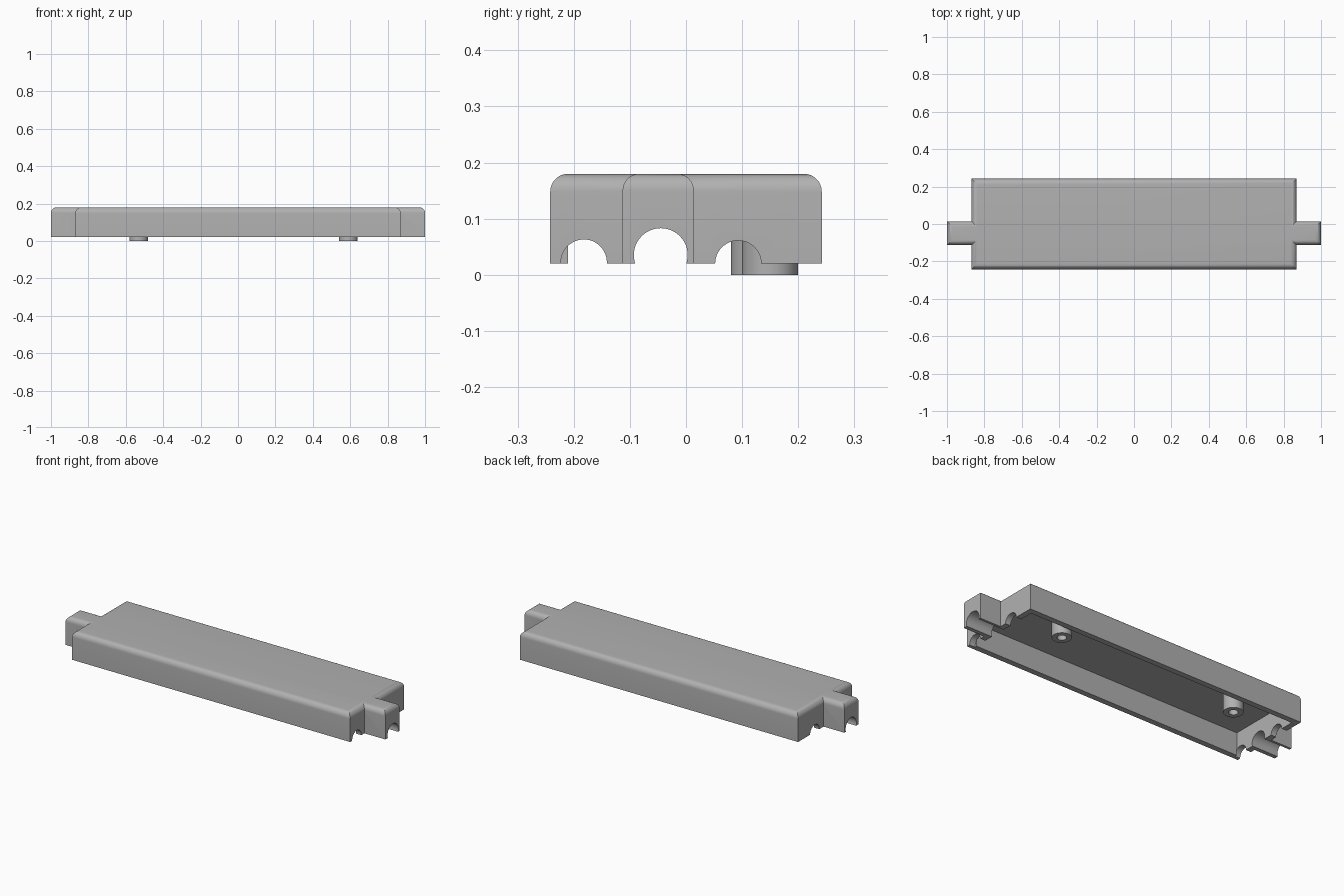
import bpy
import bmesh
from math import radians
from mathutils import Matrix, Vector

old = bpy.data.objects.get("Cube")
if old:
    bpy.data.objects.remove(old, do_unlink=True)

grey = bpy.data.materials.new("plain grey")
grey.use_nodes = True
COLOUR = (0.44, 0.44, 0.44, 1)
grey.diffuse_color = COLOUR
grey.node_tree.nodes["Principled BSDF"].inputs["Base Color"].default_value = COLOUR

BASE, TOP, WALL = 0.02, 0.18, 0.032


def finish(bm, name):
    bmesh.ops.recalc_face_normals(bm, faces=bm.faces)
    mesh = bpy.data.meshes.new(name)
    bm.to_mesh(mesh)
    bm.free()
    mesh.materials.append(grey)
    obj = bpy.data.objects.new(name, mesh)
    bpy.context.collection.objects.link(obj)
    return obj


def box(name, lo, hi, rounding=0):
    """Box between two corners, with optional rounded top edges."""
    lo, hi = Vector(lo), Vector(hi)
    bm = bmesh.new()
    bmesh.ops.create_cube(bm, size=1)
    bmesh.ops.scale(bm, vec=hi - lo, verts=bm.verts)
    bmesh.ops.translate(bm, vec=(lo + hi) / 2, verts=bm.verts)
    if rounding:
        rim = [e for e in bm.edges if all(v.co.z > hi.z - 0.001 for v in e.verts)]
        bmesh.ops.bevel(bm, geom=rim, offset=rounding, segments=8,
                        profile=0.5, affect='EDGES')
    return finish(bm, name)


def cylinder(name, start, length, radius, axis='Z'):
    """Cylinder running from start along +x or +z."""
    bm = bmesh.new()
    bmesh.ops.create_cone(bm, cap_ends=True, segments=48, radius1=radius,
                          radius2=radius, depth=length)
    bmesh.ops.translate(bm, vec=(0, 0, length / 2), verts=bm.verts)
    if axis == 'X':
        bmesh.ops.rotate(bm, matrix=Matrix.Rotation(radians(90), 3, 'Y'), verts=bm.verts)
    bmesh.ops.translate(bm, vec=start, verts=bm.verts)
    return finish(bm, name)


def combine(target, other, operation):
    """Apply a boolean and discard the second object."""
    mod = target.modifiers.new("boolean", 'BOOLEAN')
    mod.operation = operation
    mod.solver = 'EXACT'
    mod.object = other
    bpy.context.view_layer.objects.active = target
    bpy.ops.object.modifier_apply(modifier=mod.name)
    bpy.data.objects.remove(other, do_unlink=True)


# Long cover with rounded top edges, and a tab at each end
cover = box("cover_shell", (-0.87, -0.242, BASE), (0.87, 0.242, TOP), WALL)
for side in (-1, 1):
    inner, outer = sorted((side * 0.8, side))
    tab = box("end_tab", (inner, -0.113, BASE), (outer, 0.014, TOP), 0.03)
    combine(cover, tab, 'UNION')

# Hollow underside
cavity = box("cavity_cutter", (-0.87 + WALL, -0.242 + WALL, -0.1),
             (0.87 - WALL, 0.242 - WALL, TOP - WALL))
combine(cover, cavity, 'DIFFERENCE')

# Round cable channels through the end walls and tabs: y, z, radius
for y, z, radius in ((-0.182, 0.022, 0.041), (-0.045, 0.035, 0.048), (0.093, 0.02, 0.041)):
    for x in (-1.1, 0.836):
        channel = cylinder("channel_cutter", (x, y, z), 0.264, radius, 'X')
        combine(cover, channel, 'DIFFERENCE')

# Hollow screw posts under the ceiling
posts = []
for name, x, y in (("left_post", 0.59, 0.15), ("right_post", -0.53, 0.13)):
    post = cylinder(name, (x, y, 0), TOP - WALL + 0.004, 0.05)
    bore = cylinder("bore_cutter", (x, y, -0.05), TOP - WALL + 0.04, 0.024)
    combine(post, bore, 'DIFFERENCE')
    posts.append(post)

# Smooth the round surfaces, keep edges crisp
bpy.ops.object.select_all(action='DESELECT')
for obj in [cover] + posts:
    obj.select_set(True)
bpy.context.view_layer.objects.active = cover
bpy.ops.object.shade_smooth_by_angle(angle=radians(30))
